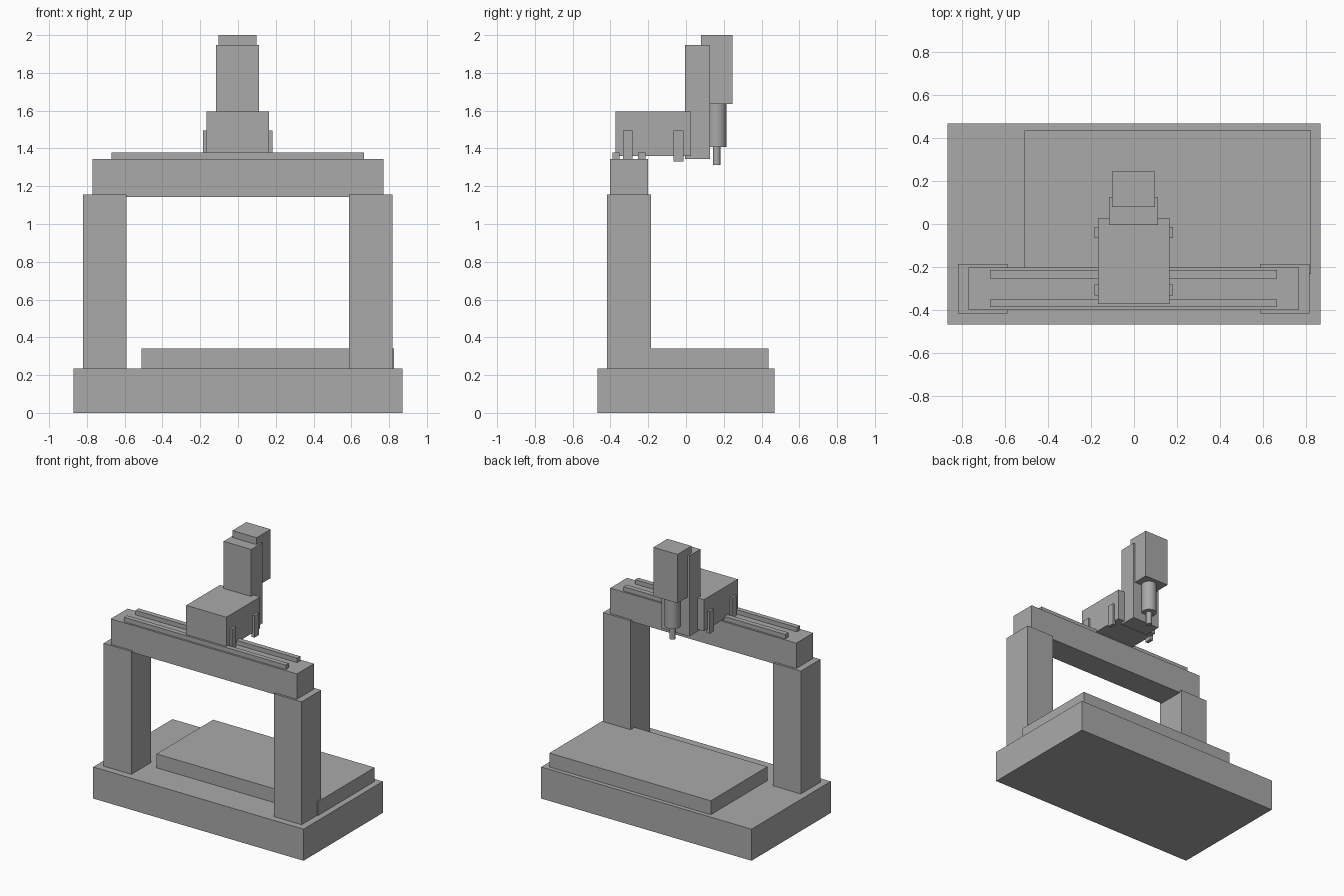
import bpy
import math

if "Cube" in bpy.data.objects:
    bpy.data.objects.remove(bpy.data.objects["Cube"])

grey = bpy.data.materials.new("machine_grey")
grey.diffuse_color = (0.4, 0.4, 0.4, 1)
grey.use_nodes = True
grey.node_tree.nodes["Principled BSDF"].inputs["Base Color"].default_value = grey.diffuse_color


def finish(name):
    ob = bpy.context.object
    ob.name = name
    ob.data.materials.append(grey)
    return ob


def box(name, x, y, z):
    """Box from (min, max) ranges on each axis."""
    bpy.ops.mesh.primitive_cube_add(
        size=1, location=[(a + b) / 2 for a, b in (x, y, z)])
    ob = finish(name)
    ob.scale = [b - a for a, b in (x, y, z)]
    bpy.ops.object.transform_apply(location=False, rotation=False, scale=True)
    return ob


def cylinder(name, x, y, radius, z):
    bpy.ops.mesh.primitive_cylinder_add(
        vertices=48, radius=radius, depth=z[1] - z[0],
        location=(x, y, (z[0] + z[1]) / 2))
    ob = finish(name)
    bpy.ops.object.shade_smooth_by_angle(angle=math.radians(35))
    return ob


# Base and work table
box("base", (-0.87, 0.87), (-0.468, 0.468), (0, 0.236))
box("work_table", (-0.511, 0.825), (-0.233, 0.436), (0.236, 0.34))

# Gantry columns
for side, x in (("left", (-0.82, -0.59)), ("right", (0.588, 0.818))):
    box(side + "_column", x, (-0.417, -0.186), (0.236, 1.155))

# Cross beam with two linear rails
box("cross_beam", (-0.771, 0.769), (-0.402, -0.202), (1.142, 1.345))
for label, y in (("front", (-0.388, -0.352)), ("back", (-0.253, -0.215))):
    box(label + "_rail", (-0.671, 0.667), y, (1.345, 1.378))

# Saddle with bearing pads on both sides
box("saddle", (-0.168, 0.165), (-0.373, 0.027), (1.36, 1.596))
for label, y in (("front", (-0.333, -0.282)), ("back", (-0.065, -0.014))):
    for side, x in (("left", (-0.185, -0.16)), ("right", (0.157, 0.182))):
        box(f"{label}_{side}_bearing_pad", x, y, (1.33, 1.495))

# Vertical slide, motor housing and spindle
CX = -0.002
box("vertical_slide", (CX - 0.114, CX + 0.114), (-0.004, 0.127), (1.345, 1.948))
box("motor_housing", (CX - 0.1, CX + 0.1), (0.08, 0.245), (1.635, 2.0))
cylinder("spindle", CX, 0.162, 0.053, (1.408, 1.635))
cylinder("cutter_bit", CX, 0.162, 0.02, (1.313, 1.408))
